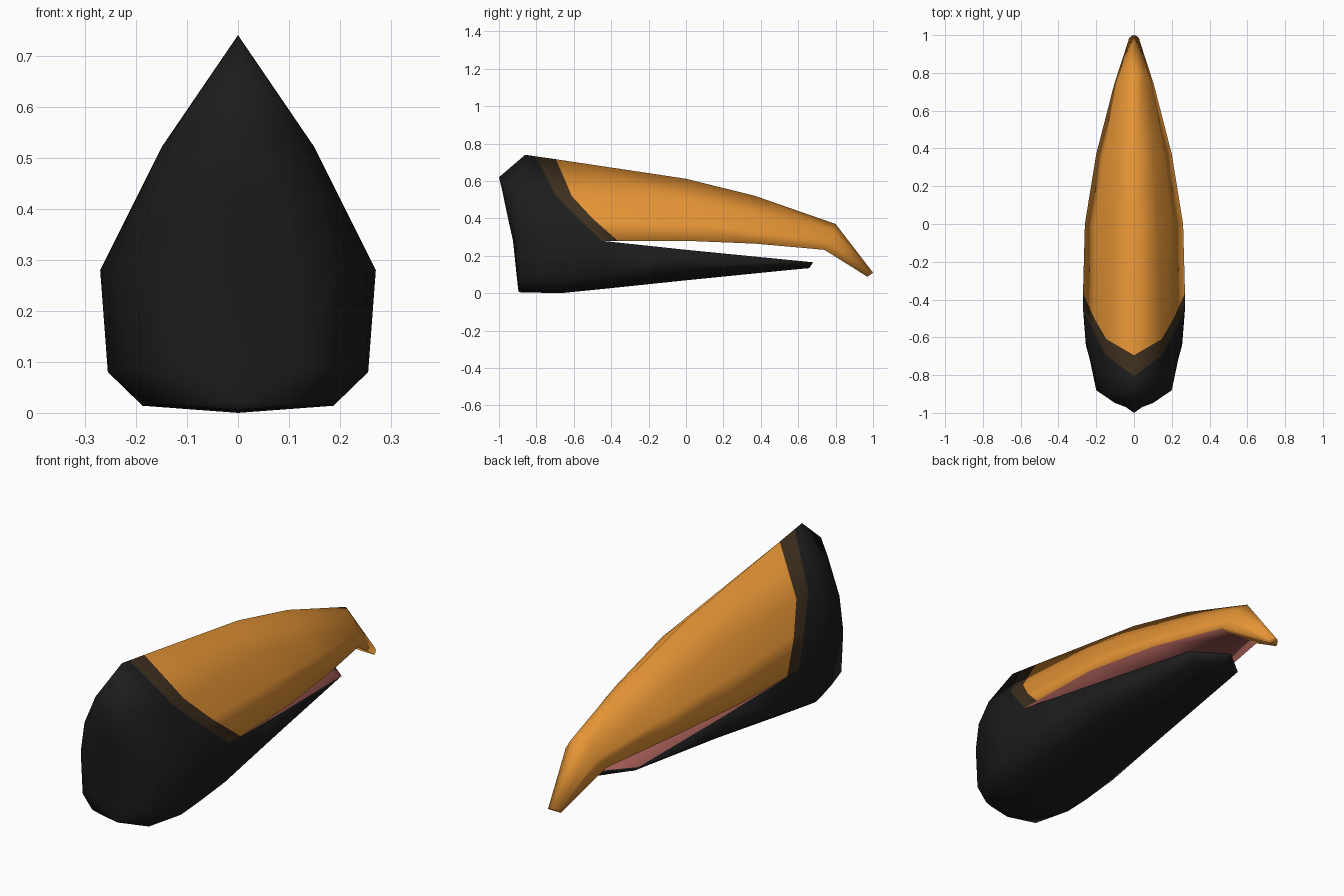
import bpy, bmesh
from mathutils import Vector
from mathutils.bvhtree import BVHTree

if "Cube" in bpy.data.objects:
    bpy.data.objects.remove(bpy.data.objects["Cube"])


def material(name, rgb):
    m = bpy.data.materials.new(name)
    m.diffuse_color = (*rgb, 1)
    m.use_nodes = True
    m.node_tree.nodes["Principled BSDF"].inputs["Base Color"].default_value = m.diffuse_color
    return m


MATS = [material("black", (0.012, 0.012, 0.012)),
        material("dark_brown", (0.048, 0.029, 0.013)),
        material("orange", (0.78, 0.295, 0.036)),
        material("mouth_pink", (0.36, 0.105, 0.09))]
BLACK, BROWN, ORANGE, PINK = range(4)
CORNER = 4          # station of the mouth corner, where the two lips meet


def finish(bm, name):
    me = bpy.data.meshes.new(name)
    bm.to_mesh(me)
    for m in MATS:
        me.materials.append(m)
    me.shade_smooth()
    ob = bpy.data.objects.new(name, me)
    bpy.context.collection.objects.link(ob)


def loft(bm, rails, colour):
    """Skin half-rails running back to tip, mirrored in x; the last rail is the lip,
    closed to the centre line by the inside of the mouth."""
    rails = rails + [[(0, y, z) for x, y, z in rails[-1]]]
    last = len(rails) - 2
    for side in (1, -1):
        grid = [[bm.verts.new((side * x, y, z)) for x, y, z in r] for r in rails]
        for j in range(last + 1):
            for i in range(len(grid[0]) - 1):
                if j == last and i < CORNER:
                    continue
                f = bm.faces.new((grid[j][i], grid[j + 1][i],
                                  grid[j + 1][i + 1], grid[j][i + 1]))
                f.material_index = colour(i, j == last)


# Back of the bill, shared by both lips up to the mouth corner
seam = [(0, -.925, .28), (.12, -.915, .28), (.2, -.88, .28), (.25, -.64, .28),
        (.27, -.45, .28)]

# Upper bill: closed back, black base, brown band, orange blade and hook
ridge = [(0, -1, .62), (0, -.93, .68), (0, -.86, .74), (0, -.83, .736), (0, -.805, .732),
         (0, -.695, .716), (0, 0, .612), (0, .37, .52), (0, .8, .37), (0, 1, .11)]
shoulder = [(0, -.985, .56), (.07, -.95, .57), (.12, -.885, .56), (.15, -.78, .52),
            (.149, -.695, .52), (.146, -.61, .518), (.125, 0, .5), (.1, .37, .425),
            (.05, .785, .335), (.015, .995, .106)]
cheek = [(0, -.958, .43), (.1, -.948, .43), (.17, -.895, .43), (.205, -.74, .405),
         (.21, -.575, .4), (.21, -.5, .4), (.205, 0, .388), (.16, .37, .345),
         (.085, .77, .285), (.026, .985, .098)]
lip = seam + [(.27, -.365, .28), (.26, 0, .28), (.2, .37, .265),
              (.105, .74, .232), (.03, .97, .088)]


def upper_colour(i, inside):
    if inside:
        return ORANGE if i == 8 else PINK
    return BLACK if i < 4 else BROWN if i == 4 else ORANGE


# Lower bill: black outside with a pink upper face
keel = [(0, -.895, .006), (0, -.895, .006), (0, -.885, .005), (0, -.67, 0), (0, -.45, .022),
        (0, 0, .069), (0, .56, .125), (0, .66, .134)]
floor = [(0, -.897, .02), (.1, -.889, .02), (.147, -.87, .017), (.187, -.69, .014),
         (.178, -.45, .044), (.155, 0, .1), (.09, .56, .142), (.01, .663, .14)]
wall = [(0, -.905, .09), (.12, -.9, .09), (.19, -.88, .085), (.255, -.64, .08),
        (.25, -.45, .095), (.205, 0, .135), (.125, .56, .155), (.01, .67, .15)]
rim = seam + [(.217, 0, .232), (.146, .56, .177), (.005, .68, .165)]

bm = bmesh.new()
loft(bm, [ridge, shoulder, cheek, lip], upper_colour)
loft(bm, [keel, floor, wall, rim], lambda i, inside: PINK if inside else BLACK)
bmesh.ops.remove_doubles(bm, verts=bm.verts, dist=1e-4)
bmesh.ops.dissolve_degenerate(bm, edges=bm.edges, dist=1e-4)
# Close the two blunt tips in the colour beside them
holes = [e for e in bm.edges if e.is_boundary]
for f in bmesh.ops.holes_fill(bm, edges=holes, sides=0)["faces"]:
    f.material_index = ORANGE if f.calc_center_median().y > .8 else BLACK
bmesh.ops.recalc_face_normals(bm, faces=bm.faces)
surface = BVHTree.FromBMesh(bm)
finish(bm, "bill")
bm.free()

# Painted streak on the right side of the lower bill: (y, low z, high z)
streaks = [
    ("brown_streak_back", BROWN, .003,
     [(-.125, .092, .112), (-.08, .094, .15), (-.02, .13, .167), (.02, .148, .17)]),
    ("brown_streak_front", BROWN, .003,
     [(.09, .165, .215), (.15, .175, .21), (.2, .19, .203)]),
    ("orange_streak", ORANGE, .005,
     [(-.01, .165, .185), (.04, .168, .215), (.1, .18, .22), (.12, .203, .219)]),
]
N = 5
for name, mat, lift, strip in streaks:
    columns = [[p + (q - p) * k / N for p, q in zip(a, b)]
               for a, b in zip(strip, strip[1:]) for k in range(N)] + [strip[-1]]
    bm = bmesh.new()
    rows = []
    for y, lo, hi in columns:
        row = []
        for k in range(N + 1):
            z = lo + (hi - lo) * k / N
            hit, normal = surface.ray_cast(Vector((1, y, z)), Vector((-1, 0, 0)))[:2]
            row.append(bm.verts.new(hit + normal * lift))
        rows.append(row)
    for a, b in zip(rows, rows[1:]):
        for k in range(N):
            f = bm.faces.new((a[k], b[k], b[k + 1], a[k + 1]))
            f.material_index = mat
    finish(bm, name)
    bm.free()
